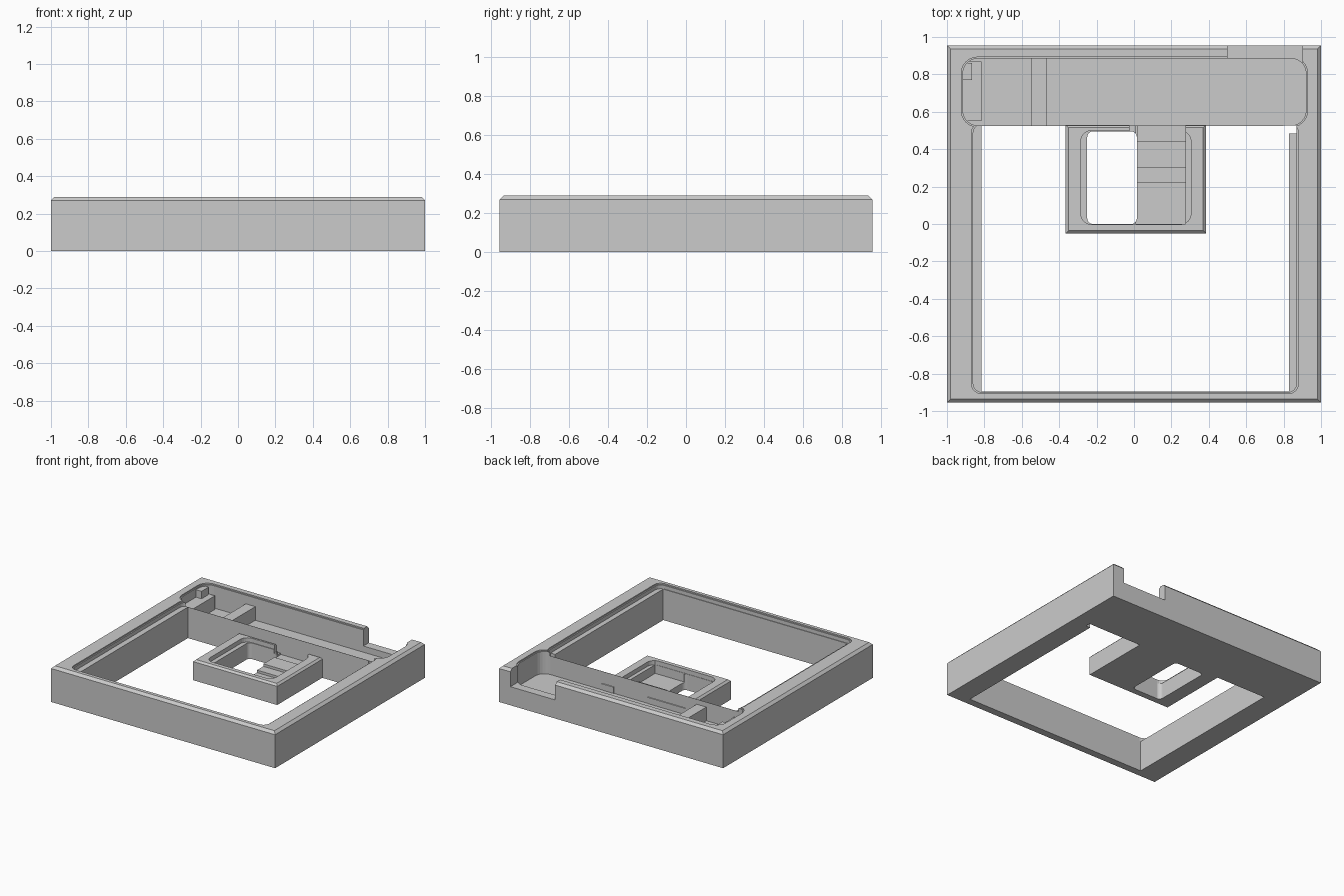
import bpy, bmesh, math

if "Cube" in bpy.data.objects:
    bpy.data.objects.remove(bpy.data.objects["Cube"], do_unlink=True)

grey = bpy.data.materials.new("plain grey")
grey.use_nodes = True
colour = (0.6, 0.6, 0.6, 1)
grey.diffuse_color = colour
grey.node_tree.nodes["Principled BSDF"].inputs["Base Color"].default_value = colour


def slab(name, x, y, z, radius=0, chamfer=0):
    """Block between limits, with optional rounded uprights or chamfered top rim."""
    bm = bmesh.new()
    bmesh.ops.create_cube(bm, size=1)
    for v in bm.verts:
        for i, (low, high) in enumerate((x, y, z)):
            v.co[i] = low if v.co[i] < 0 else high
    if radius:
        edges = [e for e in bm.edges if abs(e.verts[0].co.z - e.verts[1].co.z) > 1e-4]
        bmesh.ops.bevel(bm, geom=edges, offset=radius, segments=6, profile=0.5, affect='EDGES')
    if chamfer:
        edges = [e for e in bm.edges if all(abs(v.co.z - z[1]) < 1e-5 for v in e.verts)]
        bmesh.ops.bevel(bm, geom=edges, offset=chamfer, segments=1, affect='EDGES')
    bmesh.ops.recalc_face_normals(bm, faces=bm.faces)
    mesh = bpy.data.meshes.new(name)
    bm.to_mesh(mesh)
    bm.free()
    mesh.materials.append(grey)
    ob = bpy.data.objects.new(name, mesh)
    bpy.context.collection.objects.link(ob)
    return ob


def cut(target, x, y, z, radius=0):
    """Subtract a block from the target and discard the cutter."""
    cutter = slab("cutter", x, y, z, radius)
    cutter.hide_render = True
    mod = target.modifiers.new("cut", 'BOOLEAN')
    mod.operation = 'DIFFERENCE'
    mod.solver = 'EXACT'
    mod.object = cutter
    bpy.context.view_layer.objects.active = target
    bpy.ops.object.modifier_apply(modifier=mod.name)
    bpy.data.objects.remove(cutter, do_unlink=True)


TOP = 0.29
FLOOR = 0.1
ABOVE = 0.5

# Outer tray: main opening, shallow lip, rear pocket and rear wall notch
tray = slab("outer_frame", (-1, 1), (-0.955, 0.955), (0, TOP), chamfer=0.02)
cut(tray, (-0.815, 0.83), (-0.895, 0.525), (-0.1, ABOVE))
cut(tray, (-0.86, 0.87), (-0.9, 0.535), (0.25, ABOVE), 0.05)
cut(tray, (-0.87, 0.88), (-0.907, 0.54), (0.28, ABOVE), 0.055)
cut(tray, (-0.915, 0.92), (0.527, 0.885), (FLOOR, ABOVE), 0.08)
cut(tray, (-0.923, 0.928), (0.52, 0.892), (0.28, ABOVE), 0.085)
cut(tray, (0.8, 0.87), (0.485, 0.526), (-0.1, ABOVE))
cut(tray, (0.5, 0.9), (0.86, 1.1), (0.15, ABOVE))

# Rear pocket details
slab("cross_ridge", (-0.55, -0.465), (0.527, 0.89), (FLOOR - 0.02, 0.21))
slab("corner_shelf", (-0.92, -0.815), (0.55, 0.87), (FLOOR - 0.02, 0.21))
slab("corner_post", (-0.92, -0.865), (0.77, 0.86), (0.2, 0.27))

# Small inner frame joined to the pocket floor
island = slab("inner_frame", (-0.365, 0.385), (-0.05, 0.53), (0, 0.165), chamfer=0.015)
cut(island, (-0.285, 0.305), (-0.003, 0.5), (0.13, ABOVE), 0.06)
cut(island, (-0.25, 0.015), (0, 0.495), (-0.1, ABOVE), 0.03)
cut(island, (0.01, 0.275), (0, 0.6), (0.06, ABOVE))
cut(island, (-0.025, 0.275), (0.49, 0.6), (FLOOR, ABOVE))

# Stepped plate inside the inner frame
for name, y, height in (("raised_step", (0.3, 0.44), 0.1),
                        ("middle_step", (0.22, 0.3), 0.08),
                        ("rear_step", (0.44, 0.53), 0.09)):
    slab(name, (0.016, 0.28), y, (0.03, height))
